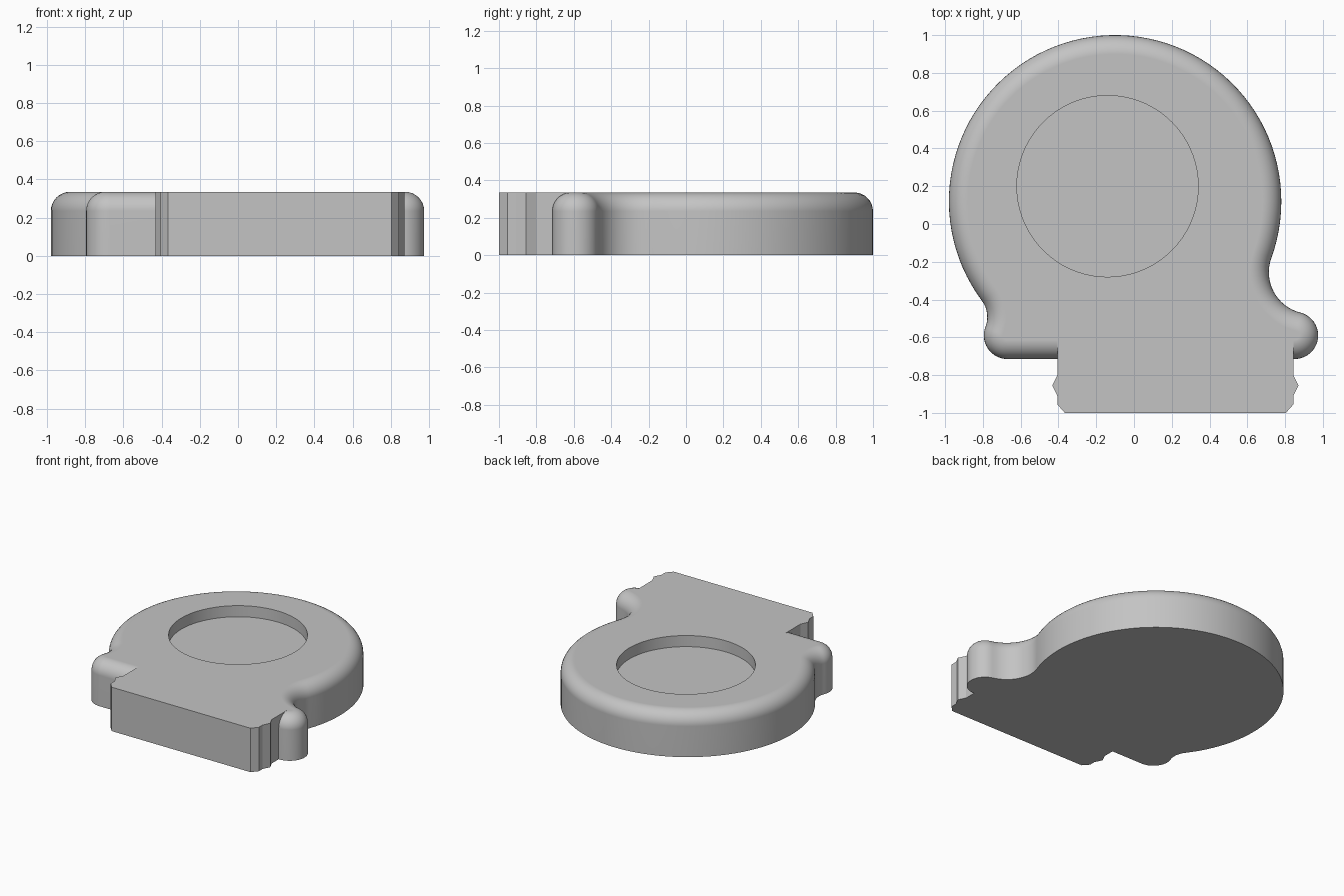
import bpy, bmesh
from math import sin, cos, pi, tau, atan2, radians
from mathutils import Vector

cube = bpy.data.objects.get("Cube")
if cube:
    bpy.data.objects.remove(cube, do_unlink=True)

HEIGHT, ROUND, ROUND_STEPS = 0.335, 0.10, 8

grey = bpy.data.materials.new("plain grey")
grey.use_nodes = True
colour = (0.55, 0.55, 0.55, 1)
grey.diffuse_color = colour
grey.node_tree.nodes["Principled BSDF"].inputs["Base Color"].default_value = colour


def make_object(name, bm):
    bmesh.ops.recalc_face_normals(bm, faces=bm.faces)
    mesh = bpy.data.meshes.new(name)
    bm.to_mesh(mesh)
    bm.free()
    mesh.materials.append(grey)
    obj = bpy.data.objects.new(name, mesh)
    bpy.context.collection.objects.link(obj)
    return obj


def loft(name, rings):
    """Closed solid through a stack of equally sized rings."""
    bm = bmesh.new()
    loops = [[bm.verts.new(p) for p in ring] for ring in rings]
    for low, high in zip(loops, loops[1:]):
        for i in range(len(low)):
            j = (i + 1) % len(low)
            bm.faces.new((low[i], low[j], high[j], high[i]))
    bm.faces.new(loops[0][::-1])
    bm.faces.new(loops[-1])
    return make_object(name, bm)


def tangent_centre(a, ra, b, rb, r, side):
    """Centre of a circle of radius r that touches circles a and b outside."""
    gap = b - a
    d = gap.length
    along = ((ra + r) ** 2 - (rb + r) ** 2 + d * d) / (2 * d)
    off = ((ra + r) ** 2 - along ** 2) ** 0.5
    u = gap / d
    return a + u * along + Vector((-u.y, u.x)) * off * side


def heading(a, b):
    return atan2(b.y - a.y, b.x - a.x)


# Outline circles: round housing, two mounting lugs, two hollow blends
main, main_r = Vector((-0.10, 0.12)), 0.88
lug_l, lug_r, lug_rad = Vector((-0.67, -0.59)), Vector((0.85, -0.59)), 0.125
blend_l_rad, blend_r_rad = 0.145, 0.22
blend_l = tangent_centre(main, main_r, lug_l, lug_rad, blend_l_rad, -1)
blend_r = tangent_centre(main, main_r, lug_r, lug_rad, blend_r_rad, 1)

# Arcs: centre, radius, start, end, turn (+1 bulging, -1 hollow), segments
arcs = [
    (lug_r, lug_rad, -pi / 2, heading(lug_r, blend_r), 1, 20),
    (blend_r, blend_r_rad, heading(blend_r, lug_r), heading(blend_r, main), -1, 16),
    (main, main_r, heading(main, blend_r), heading(main, blend_l), 1, 72),
    (blend_l, blend_l_rad, heading(blend_l, main), heading(blend_l, lug_l), -1, 12),
    (lug_l, lug_rad, heading(lug_l, blend_l), -pi / 2, 1, 14),
]


def outline(inset, z):
    points = []
    for n, (centre, radius, start, end, turn, steps) in enumerate(arcs):
        sweep = ((end - start) * turn) % tau * turn
        r = radius - inset * turn
        for i in range(1 if n else 0, steps + 1):
            a = start + sweep * i / steps
            points.append((centre.x + r * cos(a), centre.y + r * sin(a), z))
    return points


# Housing with a rounded top edge
rings = [outline(0, 0)]
for i in range(ROUND_STEPS + 1):
    a = pi / 2 * i / ROUND_STEPS
    rings.append(outline(ROUND * (1 - cos(a)), HEIGHT - ROUND * (1 - sin(a))))
housing = loft("housing", rings)

# Outlet block with ribbed sides and chamfered front corners
mid, half = 0.219, 0.625
side = [(half, -0.60), (half, -0.80), (half + 0.027, -0.855),
        (half, -0.91), (half, -0.955), (half - 0.04, -1.0)]
plan = [(mid - x, y) for x, y in side] + [(mid + x, y) for x, y in reversed(side)]
outlet = loft("outlet_block", [[(x, y, z) for x, y in plan] for z in (0, HEIGHT)])

# Round shallow recess
disc = [(-0.14 + 0.48 * cos(tau * i / 72), 0.20 + 0.48 * sin(tau * i / 72))
        for i in range(72)]
recess = loft("recess_cutter",
              [[(x, y, z) for x, y in disc] for z in (HEIGHT - 0.085, HEIGHT + 0.2)])

bpy.ops.object.select_all(action='DESELECT')
bpy.context.view_layer.objects.active = housing
housing.select_set(True)
for tool, operation in ((outlet, 'UNION'), (recess, 'DIFFERENCE')):
    mod = housing.modifiers.new(tool.name, 'BOOLEAN')
    mod.object, mod.operation, mod.solver = tool, operation, 'EXACT'
    bpy.ops.object.modifier_apply(modifier=mod.name)
    bpy.data.objects.remove(tool, do_unlink=True)

# Smooth curves, crisp corners, flat top
bpy.ops.object.shade_smooth_by_angle(angle=radians(25))
weighted = housing.modifiers.new("flat_top_normals", 'WEIGHTED_NORMAL')
weighted.keep_sharp = True
